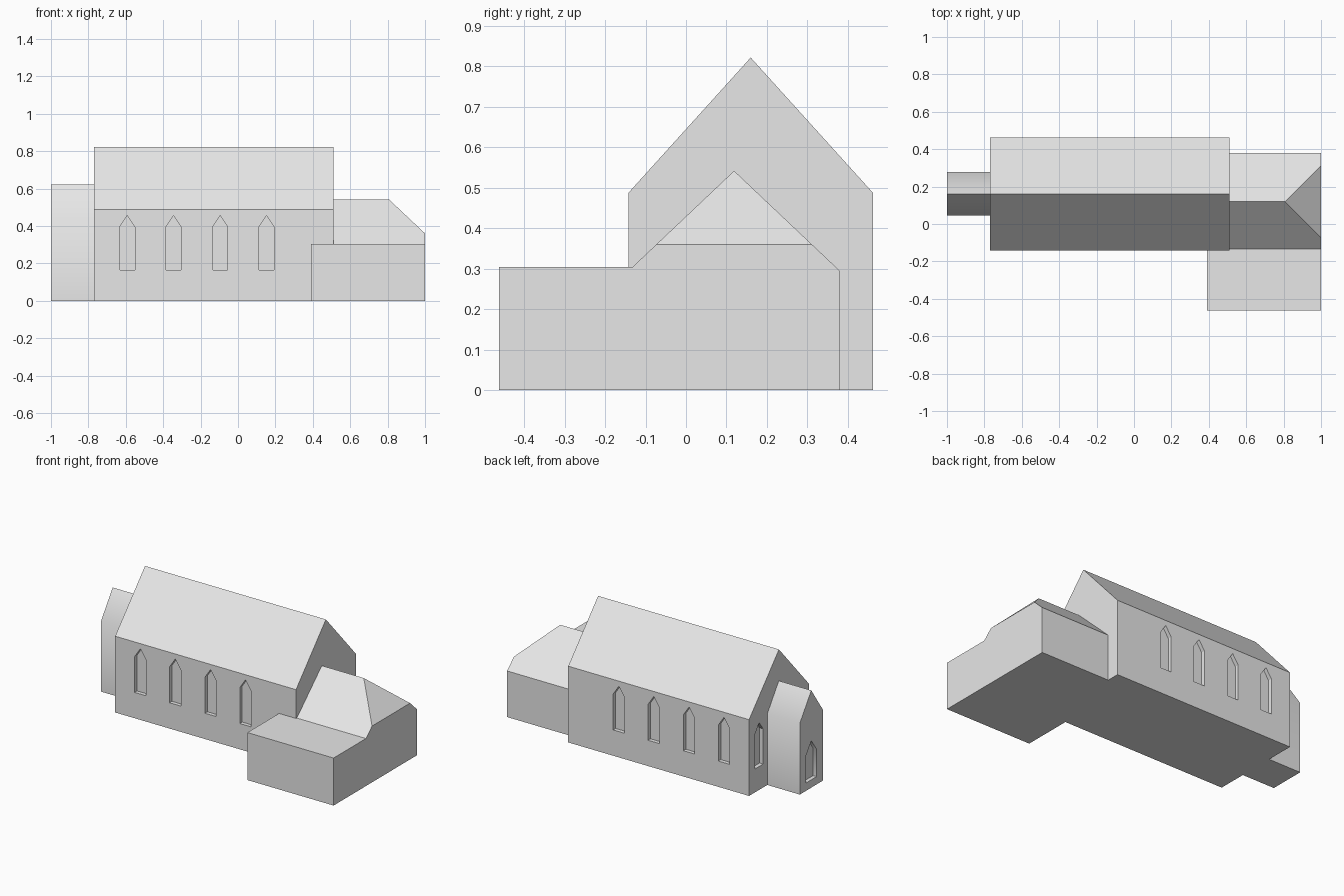
import bpy, bmesh, math
from mathutils import Vector

if "Cube" in bpy.data.objects:
    bpy.data.objects.remove(bpy.data.objects["Cube"])

stone = bpy.data.materials.new("pale grey stone")
stone.diffuse_color = (0.8, 0.8, 0.8, 1)
stone.use_nodes = True
stone.node_tree.nodes["Principled BSDF"].inputs["Base Color"].default_value = stone.diffuse_color


def finish(name, bm):
    bmesh.ops.recalc_face_normals(bm, faces=bm.faces[:])
    mesh = bpy.data.meshes.new(name)
    bm.to_mesh(mesh)
    bm.free()
    mesh.materials.append(stone)
    ob = bpy.data.objects.new(name, mesh)
    bpy.context.collection.objects.link(ob)
    return ob


def prism(points, offset):
    """Extrude a closed outline along an offset."""
    bm = bmesh.new()
    face = bm.faces.new([bm.verts.new(p) for p in points])
    new = bmesh.ops.extrude_face_region(bm, geom=[face])["geom"]
    moved = [v for v in new if isinstance(v, bmesh.types.BMVert)]
    bmesh.ops.translate(bm, verts=moved, vec=Vector(offset))
    return bm


def gabled(x0, x1, y0, y1, eave, ridge):
    """House-shaped block with its ridge along x."""
    outline = [(y0, 0), (y1, 0), (y1, eave), ((y0 + y1) / 2, ridge), (y0, eave)]
    return prism([(x0, y, z) for y, z in outline], (x1 - x0, 0, 0))


def pointed(w, z0, shoulder, tip):
    return [(-w, z0), (w, z0), (w, shoulder), (0, tip), (-w, shoulder)]


def cut(ob, bm):
    """Carve a recess out of a block."""
    cutter = finish("recess_cutter", bm)
    cutter.hide_render = True
    mod = ob.modifiers.new("recess", 'BOOLEAN')
    mod.operation = 'DIFFERENCE'
    mod.solver = 'EXACT'
    mod.object = cutter
    bpy.context.view_layer.objects.active = ob
    bpy.ops.object.modifier_apply(modifier=mod.name)
    bpy.data.objects.remove(cutter)


DEPTH = 0.025
OUT = 0.05  # how far cutters stick out of the wall

# Main hall
Y0, Y1, X0, X1 = -0.142, 0.462, -0.77, 0.51
nave = finish("nave", gabled(X0, X1, Y0, Y1, 0.488, 0.822))

# Lancet windows along both long walls
side_window = pointed(0.04, 0.165, 0.395, 0.455)
for wall in (Y0 + DEPTH, Y1 + OUT):
    for x in (-0.592, -0.345, -0.095, 0.152):
        cut(nave, prism([(x + u, wall, z) for u, z in side_window],
                        (0, -DEPTH - OUT, 0)))

# Lancet windows either side of the porch
for y in (0.16 - 0.2, 0.16 + 0.2):
    cut(nave, prism([(X0 - OUT, y + u, z) for u, z in pointed(0.04, 0.15, 0.375, 0.43)],
                    (OUT + DEPTH, 0, 0)))

# Entrance porch with a pointed recess in its end
porch = finish("porch", gabled(-1, X0, 0.045, 0.278, 0.455, 0.622))
cut(porch, prism([(-1 - OUT, 0.161 + u, z) for u, z in pointed(0.053, 0.05, 0.225, 0.30)],
                 (OUT + DEPTH, 0, 0)))
bpy.ops.object.select_all(action='DESELECT')
porch.select_set(True)
bpy.context.view_layer.objects.active = porch
bpy.ops.object.shade_smooth_by_angle(angle=math.radians(40))

# Chancel with a half-hipped end
bm = gabled(X1, 1, Y0, 0.38, 0.295, 0.542)
cutting = bmesh.ops.bisect_plane(
    bm, geom=bm.verts[:] + bm.edges[:] + bm.faces[:],
    plane_co=(1, 0, 0.36), plane_no=(0.182, 0, 0.193), clear_outer=True)
bmesh.ops.holes_fill(bm, edges=[e for e in bm.edges if e.is_boundary])
finish("chancel", bm)

# Flat-roofed side room
finish("side_room", prism([(0.39, -0.462, 0), (1, -0.462, 0), (1, -0.135, 0), (0.39, -0.135, 0)],
                          (0, 0, 0.304)))
